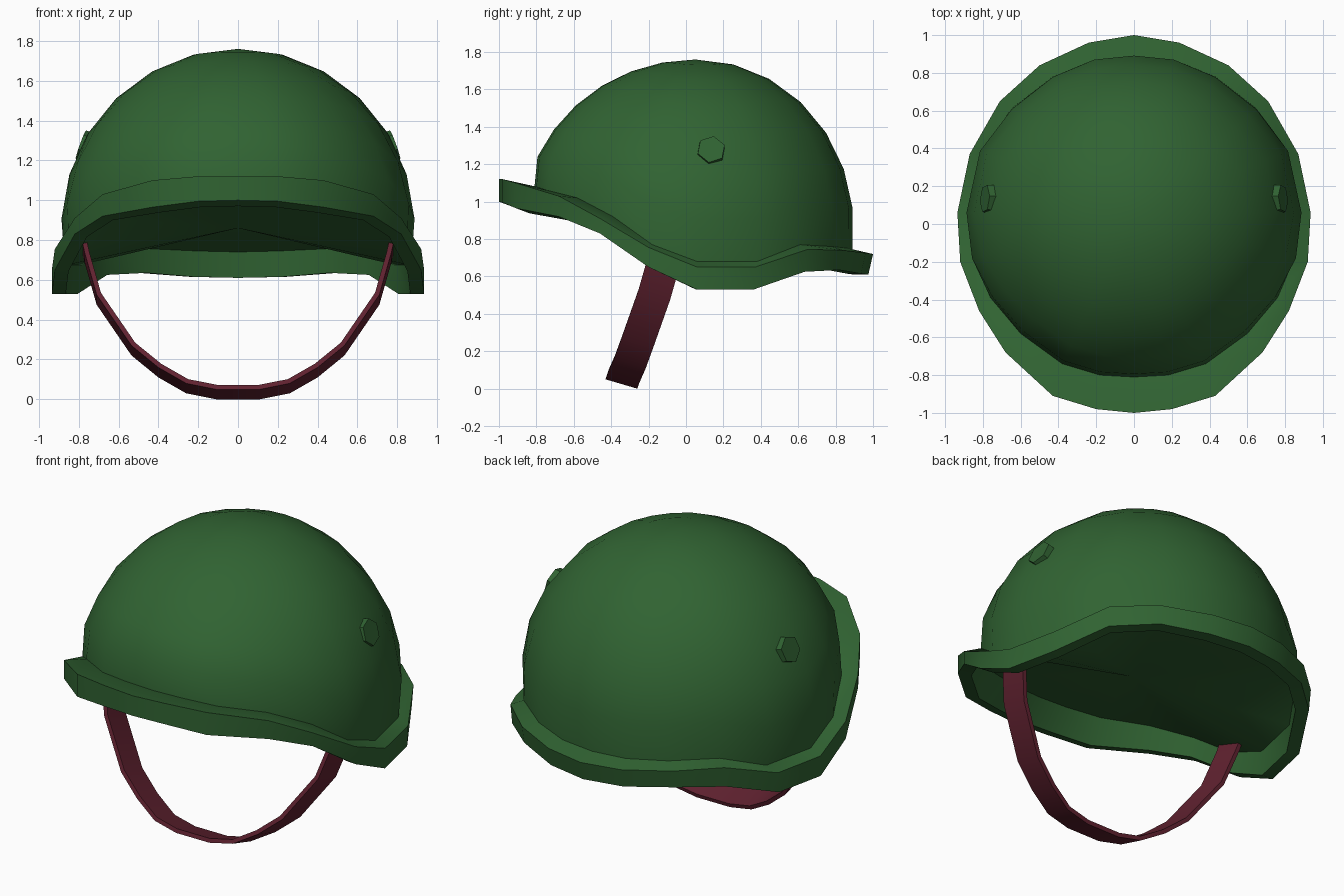
import bpy, math
from mathutils import Vector, Matrix

cube = bpy.data.objects.get("Cube")
if cube:
    bpy.data.objects.remove(cube, do_unlink=True)


def make_material(name, color):
    mat = bpy.data.materials.new(name)
    mat.use_nodes = True
    mat.diffuse_color = (*color, 1)
    mat.node_tree.nodes["Principled BSDF"].inputs["Base Color"].default_value = (*color, 1)
    return mat


green = make_material("army green", (0.03, 0.125, 0.032))
maroon = make_material("maroon strap", (0.12, 0.016, 0.03))


def make_object(name, verts, faces, mat, smooth_angle=30):
    mesh = bpy.data.meshes.new(name)
    mesh.from_pydata([tuple(v) for v in verts], [], faces)
    mesh.materials.append(mat)
    obj = bpy.data.objects.new(name, mesh)
    bpy.context.collection.objects.link(obj)
    bpy.ops.object.select_all(action='DESELECT')
    bpy.context.view_layer.objects.active = obj
    obj.select_set(True)
    bpy.ops.object.mode_set(mode='EDIT')
    bpy.ops.mesh.select_all(action='SELECT')
    bpy.ops.mesh.normals_make_consistent(inside=False)
    bpy.ops.object.mode_set(mode='OBJECT')
    if smooth_angle:
        bpy.ops.object.shade_smooth_by_angle(angle=math.radians(smooth_angle))
    return obj


def full_ring(half):
    """Mirror a half outline, whose ends lie on x = 0, into a closed ring."""
    return half + [Vector((-p.x, p.y, p.z)) for p in half[-2:0:-1]]


def loft(rings, closed=False):
    n = len(rings[0])
    verts = [p for ring in rings for p in ring]
    pairs = [(j, j + 1) for j in range(len(rings) - 1)]
    if closed:
        pairs.append((len(rings) - 1, 0))
    faces = [(a * n + i, a * n + (i + 1) % n, b * n + (i + 1) % n, b * n + i)
             for a, b in pairs for i in range(n)]
    return verts, faces


def add_tip(verts, faces, start, n, tip):
    verts.append(Vector(tip))
    last = len(verts) - 1
    faces += [(start + i, start + (i + 1) % n, last) for i in range(n)]


# Half outlines from back to front: outer brim x, y, top z, bottom z
brim_half = [
    (0, 1, .72, .61), (.24, .96, .725, .615), (.5, .84, .74, .635),
    (.71, .65, .745, .625), (.87, .37, .65, .53), (.935, .06, .65, .53),
    (.92, -.2, .755, .65), (.82, -.46, .91, .83), (.68, -.68, 1.03, .92),
    (.43, -.91, 1.1, .965), (.2, -.98, 1.12, .995), (0, -1, 1.12, 1)]
# Where the dome meets the brim
rim_half = [
    (0, .89, .745), (.21, .87, .75), (.43, .78, .76), (.65, .61, .77),
    (.8, .38, .68), (.87, .06, .68), (.85, -.18, .77), (.76, -.39, .92),
    (.6, -.58, 1.02), (.38, -.74, 1.06), (.18, -.8, 1.08), (0, -.81, 1.08)]

outer_top = full_ring([Vector((x, y, t)) for x, y, t, b in brim_half])
outer_low = full_ring([Vector((x, y - .025 * max(0, y), b)) for x, y, t, b in brim_half])
inner_low = [Vector((p.x * .925, p.y * .92, p.z - .03 * max(0, -p.y))) for p in outer_low]
rim = full_ring([Vector(p) for p in rim_half])
inner_top = [Vector((p.x * .985, p.y * .985, p.z - .005)) for p in rim]
count = len(rim)

# Brim: a closed band with a wavy height
verts, faces = loft([inner_low, outer_low, outer_top, rim, inner_top], closed=True)
make_object("brim", verts, faces, green)

# Dome: rows rise from the rim along an ellipsoid
centre = Vector((0, .05, .86))
height = .9
steps = 7
rows = [rim]
for j in range(1, steps):
    row = []
    for p in rim:
        offset = Vector((p.x, p.y - centre.y, 0))
        low = math.asin((p.z - centre.z) / height)
        rise = low + (math.pi / 2 - low) * j / steps
        bulge = 1 + .05 * max(0, -offset.normalized().y)
        spot = centre + offset * (math.cos(rise) / math.cos(low) * bulge)
        spot.z = centre.z + height * math.sin(rise)
        row.append(spot)
    rows.append(row)
verts, faces = loft(rows)
add_tip(verts, faces, (steps - 1) * count, count, centre + Vector((0, 0, height)))
make_object("dome", verts, faces, green)

# Liner: shallow fan closing the inside
verts, faces = list(inner_top), []
add_tip(verts, faces, 0, count, (0, -.02, .86))
liner = make_object("liner", verts, faces, green)
if sum(f.normal.z for f in liner.data.polygons) > 0:
    liner.data.flip_normals()

# Chin strap: flat band swept along a mirrored path
path = [Vector(p) for p in [
    (.79, -.09, .8), (.77, -.11, .71), (.71, -.17, .5), (.535, -.26, .245),
    (.4, -.3, .135), (.26, -.335, .055), (.11, -.345, .025)]]
path += [Vector((-p.x, p.y, p.z)) for p in reversed(path)]
half_width = Vector((0, .085, -.025))
verts, faces = [], []
for i, p in enumerate(path):
    along = path[min(i + 1, len(path) - 1)] - path[max(i - 1, 0)]
    inward = along.cross(half_width).normalized()
    if inward.dot(Vector((0, -.3, .8)) - p) < 0:
        inward.negate()
    inward *= .024
    verts += [p - half_width, p + half_width,
              p + half_width + inward, p - half_width + inward]
for i in range(len(path) - 1):
    a, b = 4 * i, 4 * i + 4
    faces += [(a + k, a + (k + 1) % 4, b + (k + 1) % 4, b + k) for k in range(4)]
last = len(verts) - 4
faces += [(0, 1, 2, 3), tuple(range(last, last + 4))]
make_object("chin_strap", verts, faces, maroon)

# Side bolts: tapered hexagons tilted to lie on the dome
for side, name in ((1, "left_bolt"), (-1, "right_bolt")):
    axis = Vector((.94, .06, .34)).normalized()
    across = Vector((0, 1, 0))
    across = (across - axis * across.dot(axis)).normalized()
    up = axis.cross(across)
    face_centre = Vector((.79, .135, 1.28))
    rings = []
    for radius, depth in ((.084, .09), (.076, 0)):
        ring = []
        for k in range(6):
            angle = math.radians(80 + 60 * k)
            p = (face_centre - axis * depth + across * radius * math.cos(angle)
                 + up * radius * math.sin(angle))
            ring.append(Vector((p.x * side, p.y, p.z)))
        rings.append(ring)
    verts, faces = loft(rings)
    faces += [tuple(range(6)), tuple(range(6, 12))]
    make_object(name, verts, faces, green, smooth_angle=0)
